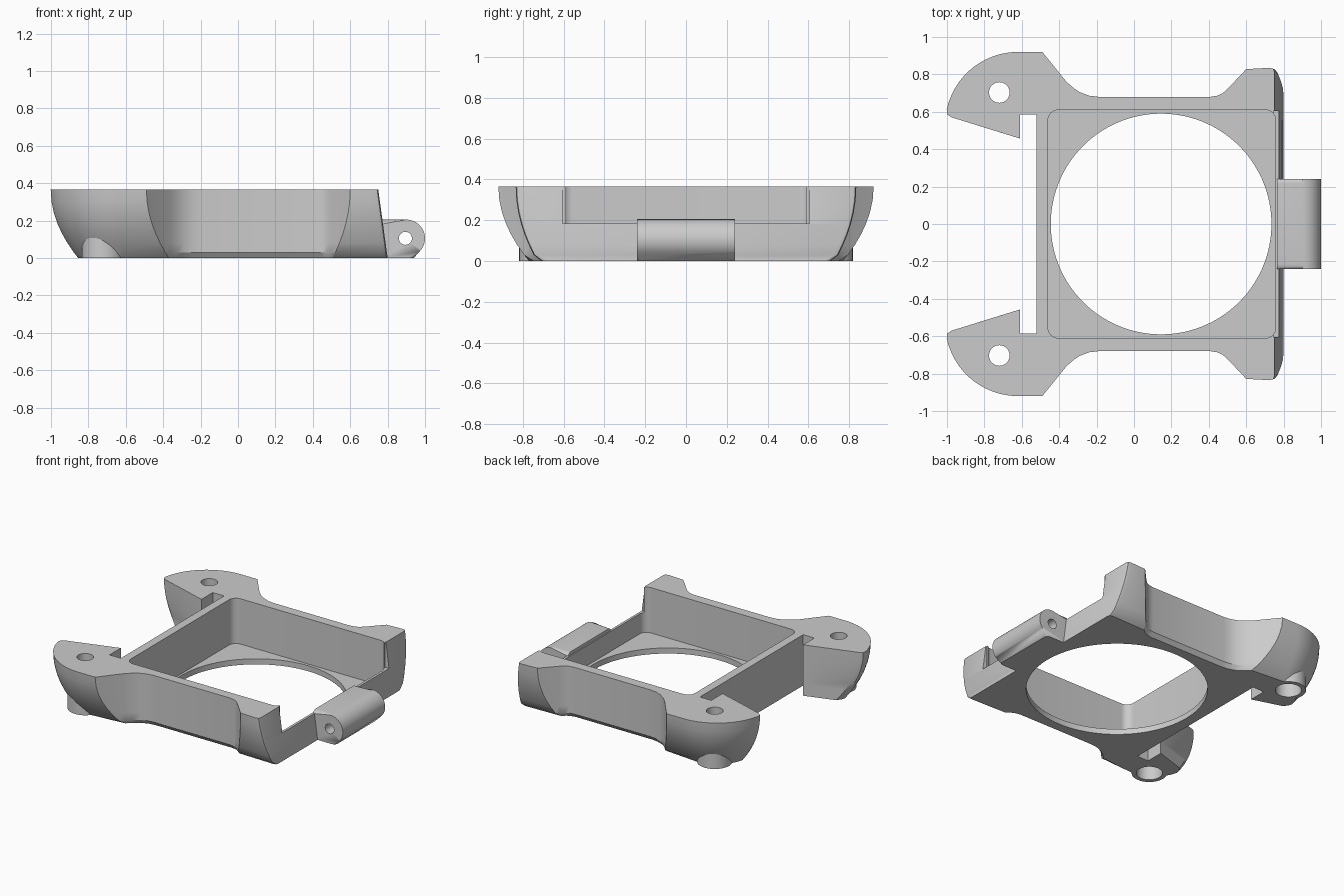
import bpy, bmesh
from math import cos, sin, radians

if "Cube" in bpy.data.objects:
    bpy.data.objects.remove(bpy.data.objects["Cube"])

grey = bpy.data.materials.new("plain grey")
grey.use_nodes = True
grey.diffuse_color = (0.6, 0.6, 0.6, 1)
grey.node_tree.nodes["Principled BSDF"].inputs["Base Color"].default_value = grey.diffuse_color
TOP = 0.365


def arc(cx, cy, r, a0, a1, n):
    steps = [radians(a0 + (a1 - a0) * i / n) for i in range(n + 1)]
    return [(cx + r * cos(a), cy + r * sin(a)) for a in steps]


def loft(name, rings, round_ends=0):
    """Solid skin through rings of equal point count."""
    bm = bmesh.new()
    rows = [[bm.verts.new(p) for p in ring] for ring in rings]
    n = len(rows[0])
    for a, b in zip(rows, rows[1:]):
        for i in range(n):
            j = (i + 1) % n
            bm.faces.new((a[i], a[j], b[j], b[i]))
    caps = [bm.faces.new(rows[0][::-1]), bm.faces.new(rows[-1])]
    if round_ends:
        edges = [e for f in caps for e in f.edges if max(v.co.z for v in e.verts) > 0.03
                 and max(v.co.x for v in e.verts) > 0.8]
        bmesh.ops.bevel(bm, geom=edges, offset=round_ends, segments=4,
                        profile=0.5, affect='EDGES', clamp_overlap=True)
    bmesh.ops.recalc_face_normals(bm, faces=bm.faces)
    me = bpy.data.meshes.new(name)
    bm.to_mesh(me)
    bm.free()
    me.materials.append(grey)
    ob = bpy.data.objects.new(name, me)
    bpy.context.collection.objects.link(ob)
    return ob


def prism(name, pts, lo, hi):
    return loft(name, [[(x, y, z) for x, y in pts] for z in (lo, hi)])


def cut(ob, cutter, keep=False):
    mod = ob.modifiers.new("cut", 'BOOLEAN')
    mod.operation, mod.solver, mod.object = 'DIFFERENCE', 'EXACT', cutter
    bpy.context.view_layer.objects.active = ob
    bpy.ops.object.modifier_apply(modifier=mod.name)
    if not keep:
        bpy.data.objects.remove(cutter)


def outline(z):
    """Plan of the frame at a height: corners and ears curve in towards the base."""
    d = 0.15 * (1 - z / TOP) ** 2
    c = 0.7 * d
    xr = 0.8 - 0.05 * z / TOP
    half = [(xr, 0.815 - c), (xr - 0.006, 0.83 - c), (xr - 0.025, 0.835 - c),
            (0.6 - 0.9 * c, 0.828 - c)]
    half += [(0.5, 0.722), (0.475, 0.7), (0.45, 0.687), (0.41, 0.68)]
    half += [(-0.19, 0.68), (-0.24, 0.686), (-0.29, 0.705), (-0.33, 0.732), (-0.365, 0.765)]
    half += [(-0.49 + 0.8 * d, 0.92 - d)]
    half += arc(-0.62, 0.53, 0.39 - d, 90, 168, 20)
    half += [(-0.998 + d, 0.585 - 0.2 * d), (-0.975 + d, 0.57 - 0.31 * d)]
    half += [(-0.61, 0.457), (-0.61, 0.585), (-0.52, 0.585)]
    # small chamfer under the long sides
    if z == 0:
        half = [(x, y - 0.022 if y > 0.6 and x > -0.5 else y) for x, y in half]
    full = half + [(x, -y) for x, y in reversed(half)]
    return [(x, y, z) for x, y in full]


# frame body
frame = loft("frame", [outline(z) for z in (0, 0.03, 0.08, 0.13, 0.18, 0.24, 0.3, TOP)])

# square pocket with rounded corners, round opening and end notch
r = 0.055
pocket = []
for cx, cy, a in ((0.757 - r, 0.61 - r, 0), (-0.46 + r, 0.61 - r, 90),
                  (-0.46 + r, r - 0.61, 180), (0.757 - r, r - 0.61, 270)):
    pocket += arc(cx, cy, r, a, a + 90, 8)
cut(frame, prism("pocket_cutter", pocket, 0.04, 1))
cut(frame, prism("opening_cutter", arc(0.145, 0, 0.59, 0, 357, 119), -1, 0.2))
cut(frame, prism("notch_cutter",
                 [(0.745, -0.605), (1.2, -0.605), (1.2, 0.605), (0.745, 0.605)], 0.183, 1))

# screw bosses under the ears, with through holes and counterbores
parts = [frame]
for side, s in (("left", 1), ("right", -1)):
    hx, hy = -0.72, 0.703 * s
    boss = prism(side + "_screw_boss", arc(hx, hy, 0.115, 0, 350, 35), 0, 0.15)
    for rad, top in ((0.055, 1), (0.085, 0.2)):
        hole = prism("hole_cutter", arc(hx, hy, rad, 0, 350, 35), -1, top)
        cut(frame, hole, keep=True)
        cut(boss, hole)
    parts.append(boss)

# hinge knuckle with pin hole
side_profile = [(0.765, 0), (0.94, 0)] + arc(0.9, 0.105, 0.1, -45, 90, 16) + [(0.765, 0.205)]
hinge = loft("hinge_knuckle", [[(x, y, z) for x, z in side_profile] for y in (-0.24, 0.24)],
             round_ends=0.025)
pin = arc(0.895, 0.105, 0.035, 0, 345, 23)
cut(hinge, loft("pin_cutter", [[(x, y, z) for x, z in pin] for y in (-1, 1)]))
parts.append(hinge)

bpy.ops.object.select_all(action='DESELECT')
for ob in parts:
    ob.select_set(True)
bpy.context.view_layer.objects.active = frame
bpy.ops.object.shade_smooth_by_angle(angle=radians(30))
